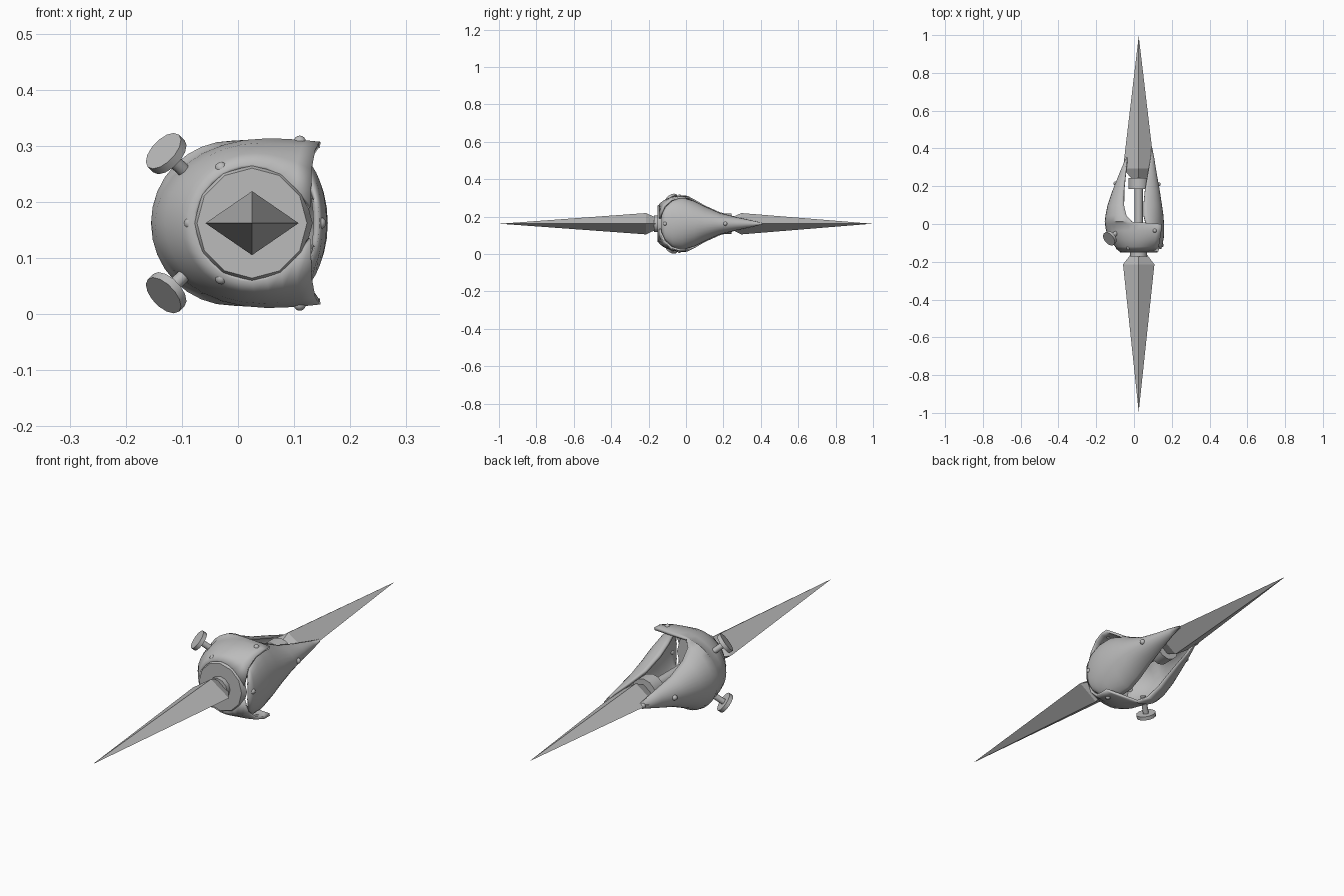
import bpy, bmesh, math
from mathutils import Vector

if "Cube" in bpy.data.objects:
    bpy.data.objects.remove(bpy.data.objects["Cube"])

CX, CZ = 0.025, 0.162          # long axis of the weapon
metal = bpy.data.materials.new("grey_metal")
metal.diffuse_color = (0.5, 0.5, 0.5, 1)
metal.use_nodes = True
metal.node_tree.nodes["Principled BSDF"].inputs["Base Color"].default_value = metal.diffuse_color


def finish(name, bm, smooth=None):
    mesh = bpy.data.meshes.new(name)
    bm.to_mesh(mesh)
    bm.free()
    ob = bpy.data.objects.new(name, mesh)
    bpy.context.collection.objects.link(ob)
    mesh.materials.append(metal)
    if smooth:
        bpy.ops.object.select_all(action='DESELECT')
        ob.select_set(True)
        bpy.context.view_layer.objects.active = ob
        bpy.ops.object.shade_smooth_by_angle(angle=math.radians(smooth))
    return ob


def rod(name, a, b, r1, r2=None, sides=12, smooth=35):
    """Cylinder or cone frustum from point a to point b."""
    a, b = Vector(a), Vector(b)
    bm = bmesh.new()
    bmesh.ops.create_cone(bm, cap_ends=True, segments=sides, radius1=r1,
                          radius2=r1 if r2 is None else r2, depth=(b - a).length)
    bm.transform((b - a).to_track_quat('Z', 'Y').to_matrix().to_4x4())
    bmesh.ops.translate(bm, verts=bm.verts, vec=(a + b) / 2)
    return finish(name, bm, smooth)


def axial(name, y0, y1, r1, r2=None, sides=12):
    return rod(name, (CX, y0, CZ), (CX, y1, CZ), r1, r2, sides)


def blade(name, base, wide, tip):
    """Diamond-section blade: narrow base, wide shoulder, pointed tip."""
    bm = bmesh.new()
    rings = []
    for y, w, h in ((base, 0.038, 0.03), (wide, 0.083, 0.057)):
        rings.append([bm.verts.new((CX + x, y, CZ + z))
                      for x, z in ((w, 0), (0, h), (-w, 0), (0, -h))])
    point = bm.verts.new((CX, tip, CZ))
    bm.faces.new(rings[0])
    for i in range(4):
        j = (i + 1) % 4
        bm.faces.new((rings[0][i], rings[0][j], rings[1][j], rings[1][i]))
        bm.faces.new((rings[1][i], rings[1][j], point))
    bmesh.ops.recalc_face_normals(bm, faces=bm.faces)
    finish(name, bm)


def shell(name, sections, flip):
    """Loft of half-ellipse arcs; optional flanges run on to (xr, hr)."""
    bm = bmesh.new()
    rows = []
    for y, xm, h, xe, xr, hr in sections:
        flange = [(xe + (xr - xe) * s, h + (hr - h) * s * s)
                  for s in (1, 0.75, 0.5, 0.25)] if xr is not None else [(xe, h)] * 4
        arc = []
        for k in range(17):
            t = math.pi / 2 - math.pi * k / 16
            arc.append((xe + (xm - xe) * math.cos(t), h * math.sin(t)))
        pts = flange + arc + [(x, -z) for x, z in reversed(flange)]
        rows.append([bm.verts.new((x, y, CZ + z)) for x, z in pts])
    for r0, r1 in zip(rows, rows[1:]):
        for j in range(len(r0) - 1):
            f = [r0[j], r0[j + 1], r1[j + 1], r1[j]]
            bm.faces.new(f[::-1] if flip else f)
    bmesh.ops.remove_doubles(bm, verts=bm.verts, dist=0.0001)
    ob = finish(name, bm, 40)
    mod = ob.modifiers.new("thickness", 'SOLIDIFY')
    mod.thickness = 0.011
    mod.offset = -1


# Blades
blade("front_blade", -0.155, -0.214, -0.995)
blade("rear_blade", 0.24, 0.295, 0.995)

# Grip, collars and front disc
axial("grip_rod", -0.14, 0.25, 0.022)
axial("rear_collar", 0.185, 0.243, 0.055)
axial("front_neck", -0.172, -0.14, 0.045)
axial("front_disc", -0.152, -0.13, 0.098, 0.108)

# Main guard: front cup with flanges, tapering to a prong on the left
# columns: y, outermost x, half height, ellipse centre x, flange end x, flange end height
shell("main_guard", [
    (-0.145, -0.080, 0.105, 0.025, 0.130, 0.030),
    (-0.120, -0.100, 0.125, 0.030, 0.131, 0.095),
    (-0.080, -0.130, 0.143, 0.040, 0.138, 0.132),
    (-0.035, -0.148, 0.151, 0.050, 0.145, 0.145),
    (0.000, -0.154, 0.150, 0.040, 0.147, 0.145),
    (0.012, -0.155, 0.147, -0.010, None, None),
    (0.045, -0.151, 0.130, -0.040, None, None),
    (0.100, -0.140, 0.098, -0.053, None, None),
    (0.180, -0.113, 0.062, -0.052, None, None),
    (0.270, -0.077, 0.036, -0.043, None, None),
    (0.360, -0.038, 0.009, -0.032, None, None)], True)

# Teardrop panel on the right
shell("side_panel", [(y, xm, h, xe, None, None) for y, xm, h, xe in (
    (-0.132, 0.145, 0.045, 0.136),
    (-0.110, 0.151, 0.090, 0.122),
    (-0.070, 0.158, 0.127, 0.095),
    (-0.020, 0.160, 0.141, 0.068),
    (0.045, 0.156, 0.122, 0.052),
    (0.100, 0.148, 0.094, 0.050),
    (0.180, 0.136, 0.058, 0.058),
    (0.270, 0.120, 0.035, 0.074),
    (0.350, 0.107, 0.018, 0.088),
    (0.405, 0.096, 0.005, 0.092))], False)

# Thumb screws, mirrored above and below
for label, s in (("upper", 1), ("lower", -1)):
    d = Vector((-0.62, -0.5, 0.6 * s)).normalized()
    c = Vector((-0.128, -0.075, CZ + 0.124 * s))
    rod(label + "_screw_head", c - d * 0.008, c + d * 0.008, 0.04, sides=14)
    rod(label + "_screw_stem", c - d * 0.085, c, 0.012)

# Rivets
rivets = [(-0.085, -0.125, 0), (0.146, -0.112, 0), (0.13, 0.21, 0),
          (-0.098, 0.215, 0), (-0.042, 0.345, 0)]
for s in (1, -1):
    rivets += [(-0.03, -0.125, 0.098 * s), (0.11, -0.035, 0.145 * s)]
for x, y, z in rivets:
    bm = bmesh.new()
    bmesh.ops.create_uvsphere(bm, u_segments=12, v_segments=8, radius=0.011)
    bmesh.ops.translate(bm, verts=bm.verts, vec=(x, y, CZ + z))
    finish("rivet", bm, 40)
